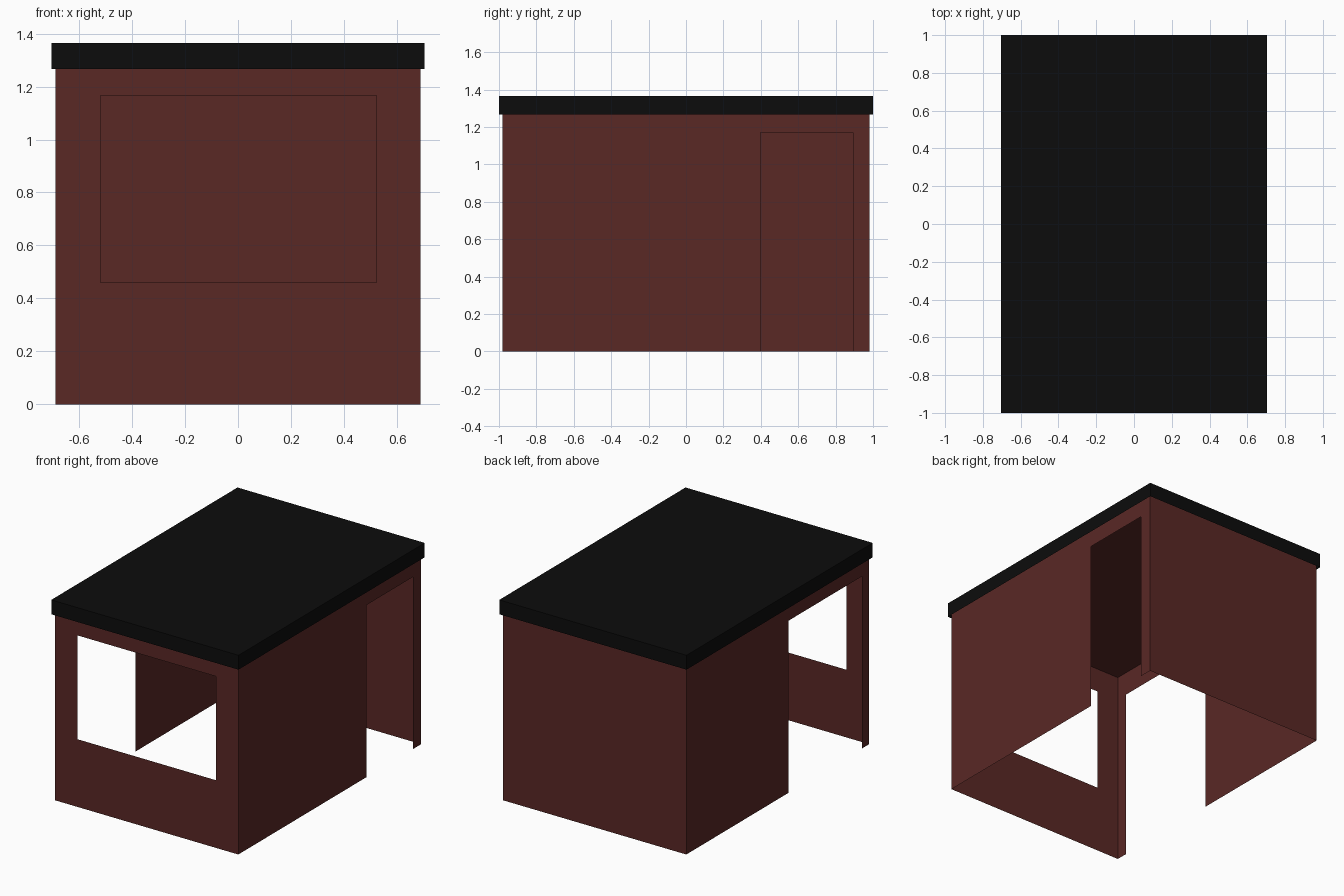
import bpy, bmesh

if "Cube" in bpy.data.objects:
    bpy.data.objects.remove(bpy.data.objects["Cube"])

WX, WY, WALL_TOP = 0.69, 0.982, 1.33   # wall shell half sizes; its top sits up inside the roof
RX, RY, R_BOT, R_TOP = 0.704, 1.0, 1.267, 1.365


def material(name, rgb):
    m = bpy.data.materials.new(name)
    m.diffuse_color = (*rgb, 1)
    m.use_nodes = True
    m.node_tree.nodes["Principled BSDF"].inputs["Base Color"].default_value = m.diffuse_color
    return m


def make_object(name, bm, mat):
    bmesh.ops.remove_doubles(bm, verts=bm.verts, dist=1e-5)
    me = bpy.data.meshes.new(name)
    bm.to_mesh(me)
    bm.free()
    me.materials.append(mat)
    ob = bpy.data.objects.new(name, me)
    bpy.context.collection.objects.link(ob)
    return ob


def panel(name, half, place, flip, mat, hole=None):
    """Thin wall from -half to half, with an optional opening (u0, u1, z0, z1)."""
    bm = bmesh.new()
    us, zs = [-half, half], [0, WALL_TOP]
    if hole:
        us = sorted({*us, hole[0], hole[1]})
        zs = sorted({*zs, hole[2], hole[3]})
    for u0, u1 in zip(us, us[1:]):
        for z0, z1 in zip(zs, zs[1:]):
            if hole and (u0, u1) == hole[:2] and (z0, z1) == hole[2:]:
                continue
            pts = [(u0, z0), (u1, z0), (u1, z1), (u0, z1)]
            if flip:
                pts.reverse()
            bm.faces.new([bm.verts.new(place(u, z)) for u, z in pts])
    return make_object(name, bm, mat)


red = material("dark_red", (0.10, 0.021, 0.0185))
black = material("black", (0.0037, 0.0037, 0.0037))

# Walls: window in front, a doorway in each side, plain back
panel("front_wall", WX, lambda u, z: (u, -WY, z), False, red, (-0.52, 0.523, 0.46, 1.166))
panel("back_wall", WX, lambda u, z: (u, WY, z), True, red)
panel("right_wall", WY, lambda u, z: (WX, u, z), False, red, (0.397, 0.893, 0, 1.17))
panel("left_wall", WY, lambda u, z: (-WX, u, z), True, red, (-0.903, -0.118, 0, 1.17))

# Ceiling closing the wall shell
bm = bmesh.new()
bm.faces.new([bm.verts.new((sx * WX, sy * WY, WALL_TOP))
              for sx, sy in ((-1, -1), (1, -1), (1, 1), (-1, 1))])
make_object("ceiling", bm, red)

# Roof cap: box open underneath, so the ceiling shows from inside
bm = bmesh.new()
bmesh.ops.create_cube(bm, size=1)
for v in bm.verts:
    v.co = (v.co.x * 2 * RX, v.co.y * 2 * RY, R_TOP if v.co.z > 0 else R_BOT)
bm.normal_update()
bmesh.ops.delete(bm, geom=[f for f in bm.faces if f.normal.z < -0.5], context='FACES_ONLY')
make_object("roof", bm, black)
